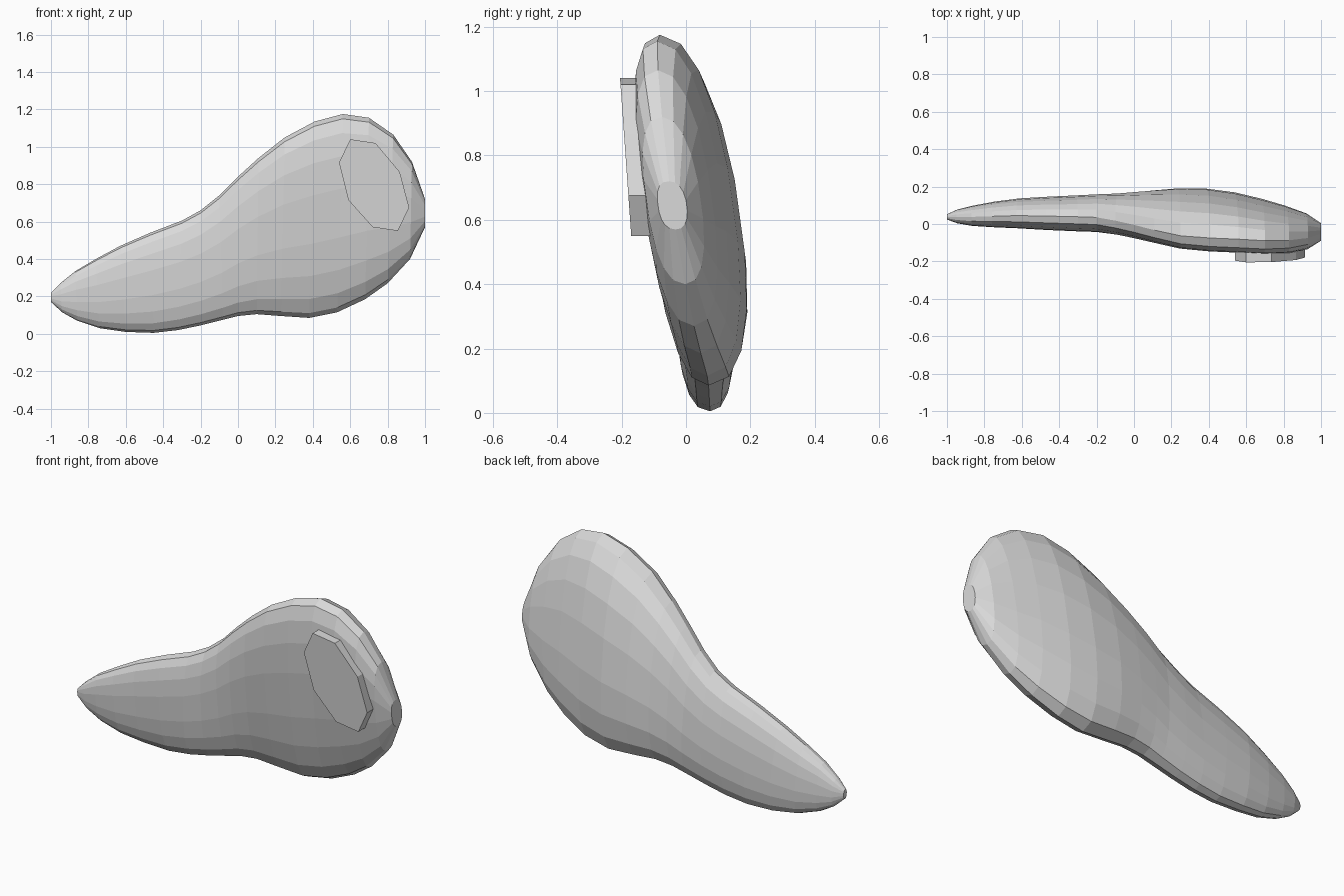
import bpy, bmesh, math

if "Cube" in bpy.data.objects:
    bpy.data.objects.remove(bpy.data.objects["Cube"])

grey = bpy.data.materials.new("light grey")
grey.diffuse_color = (0.7, 0.7, 0.7, 1)
grey.use_nodes = True
grey.node_tree.nodes["Principled BSDF"].inputs["Base Color"].default_value = grey.diffuse_color


def finish(name, bm):
    bmesh.ops.recalc_face_normals(bm, faces=bm.faces[:])
    me = bpy.data.meshes.new(name)
    bm.to_mesh(me)
    bm.free()
    me.materials.append(grey)
    ob = bpy.data.objects.new(name, me)
    bpy.context.collection.objects.link(ob)
    return ob


# Body stations: upper rim x, z, lower rim x, z, front bulge, back bulge
STATIONS = [
    (-1.00, .22, -1.00, .17, .014, .014),
    (-.95, .27, -.94, .115, .037, .035),
    (-.87, .335, -.86, .07, .055, .05),
    (-.76, .40, -.74, .03, .068, .065),
    (-.63, .47, -.60, .01, .08, .075),
    (-.47, .54, -.45, .005, .088, .085),
    (-.30, .605, -.32, .02, .092, .094),
    (-.20, .66, -.20, .045, .093, .102),
    (-.10, .74, -.08, .075, .095, .115),
    (.00, .84, .00, .095, .097, .132),
    (.11, .94, .10, .105, .10, .152),
    (.25, 1.05, .23, .095, .108, .172),
    (.41, 1.135, .38, .085, .115, .172),
    (.56, 1.175, .53, .115, .116, .155),
    (.70, 1.155, .68, .185, .113, .135),
    (.83, 1.065, .80, .27, .105, .112),
    (.93, .92, .92, .40, .085, .085),
    (1.00, .72, 1.00, .57, .045, .045),
]
SIDES = 18


def seam_y(x, z):
    """Slanted middle surface that the rim lies on."""
    t = min(1, max(0, (x + .2) / .4))
    y = .07 - (.06 + .078 * t) * (z - .085)
    y -= .025 * max(0, (-x - .6) / .4)
    return y - .035 * max(0, (x - .55) / .45)


def section(xt, zt, xb, zb, front, back):
    pts = []
    for i in range(SIDES):
        a = 2 * math.pi * i / SIDES
        c, s = math.cos(a), math.sin(a)
        n = 2.5 if s > 0 else 2.3
        u = math.copysign(abs(c) ** (2 / n), c)
        v = abs(s) ** (2 / n) * (-front if s > 0 else back)
        x = (xt + xb) / 2 + u * (xt - xb) / 2
        z = (zt + zb) / 2 + u * (zt - zb) / 2
        pts.append((x, seam_y(x, z) + v, z))
    return pts


# Lofted body, closed at both tips
bm = bmesh.new()
rings = [[bm.verts.new(p) for p in section(*s)] for s in STATIONS]
for a, b in zip(rings, rings[1:]):
    for i in range(SIDES):
        j = (i + 1) % SIDES
        bm.faces.new((a[i], a[j], b[j], b[i]))
bm.faces.new(rings[0])
bm.faces.new(rings[-1])
finish("body", bm)

# Raised eight-sided plate on the wide end
PLATE = [(.60, 1.04), (.735, 1.02), (.865, .865), (.915, .675),
         (.855, .55), (.72, .57), (.59, .715), (.54, .915)]
bm = bmesh.new()
face = bm.faces.new([bm.verts.new((x, -.205 + (1.04 - z) * .071, z)) for x, z in PLATE])
ext = bmesh.ops.extrude_face_region(bm, geom=[face], use_keep_orig=True)
moved = [v for v in ext["geom"] if isinstance(v, bmesh.types.BMVert)]
bmesh.ops.translate(bm, verts=moved, vec=(0, .06, 0))
finish("raised_plate", bm)
